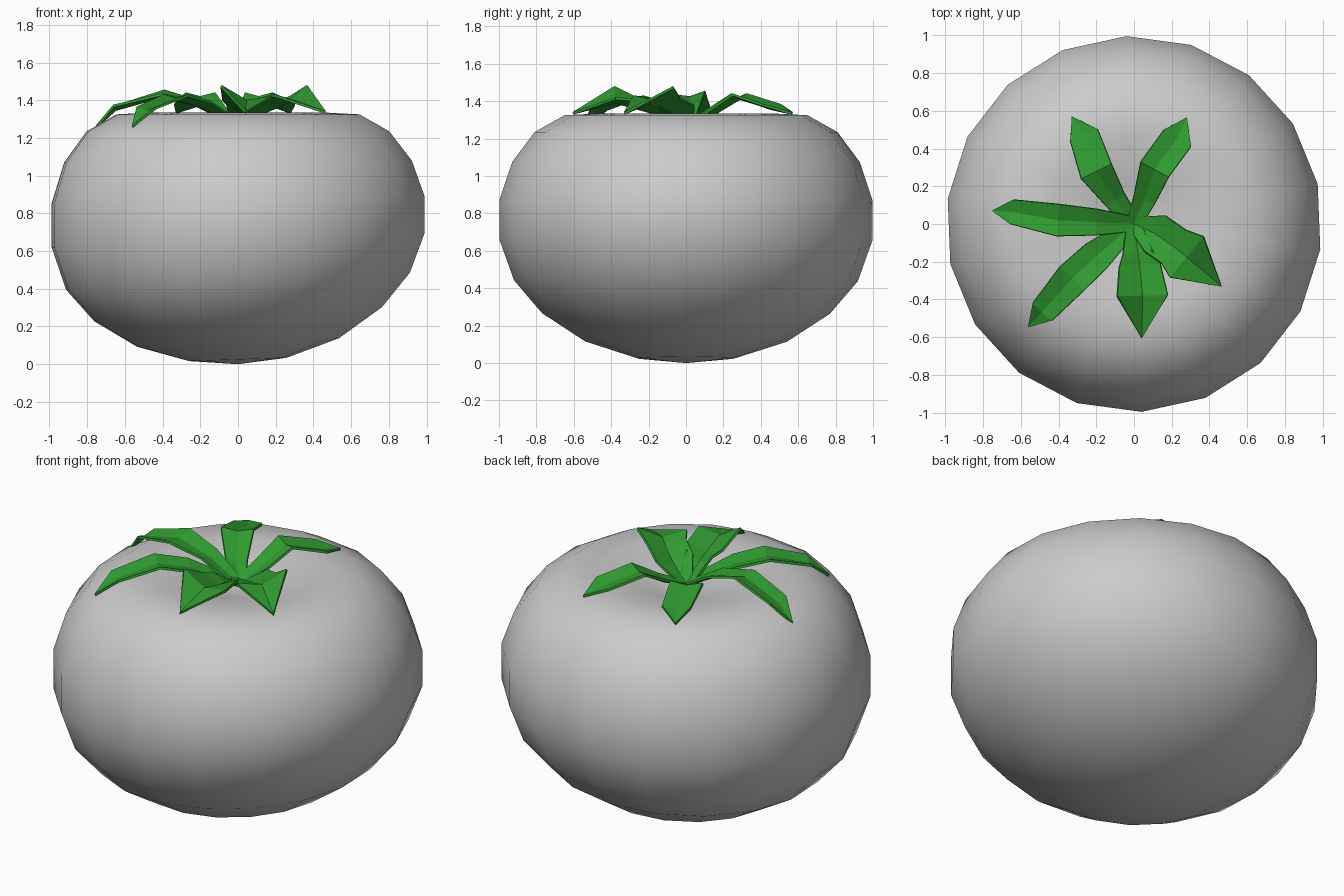
import bpy, math
from mathutils import Vector

if "Cube" in bpy.data.objects:
    bpy.data.objects.remove(bpy.data.objects["Cube"])


def make_object(name, verts, faces, smooth):
    mesh = bpy.data.meshes.new(name)
    mesh.from_pydata(verts, [], faces)
    mesh.polygons.foreach_set("use_smooth", [smooth] * len(faces))
    obj = bpy.data.objects.new(name, mesh)
    bpy.context.collection.objects.link(obj)
    return obj


# Fruit body: lathed profile with 18 sides, dimpled top, underside slightly tilted
SIDES = 18
profile = [(.26, .025), (.54, .115), (.77, .265), (.92, .44), (.997, .655), (.997, .875),
           (.93, 1.075), (.81, 1.235), (.65, 1.325), (.46, 1.335), (.22, 1.285)]
verts, faces = [], []
for r, z in profile:
    tilt = 0.055 * min(1, max(0, (1.15 - z) / 0.75))
    for i in range(SIDES):
        a = math.radians(92.3) + math.tau * i / SIDES
        x = r * math.cos(a)
        verts.append((x, r * math.sin(a), max(0, z + tilt * x * (.5 + .5 * min(1, r)))))
bottom, top = len(verts), len(verts) + 1
verts += [(0, 0, 0), (0, 0, 1.23)]
last = (len(profile) - 1) * SIDES
for i in range(SIDES):
    j = (i + 1) % SIDES
    for k in range(0, last, SIDES):
        faces.append((k + i, k + j, k + SIDES + j, k + SIDES + i))
    faces.append((bottom, j, i))
    faces.append((last + i, last + j, top))
make_object("fruit_body", verts, faces, True)

green = bpy.data.materials.new("leaf_green")
green.diffuse_color = (0.03, 0.33, 0.03, 1)
green.use_nodes = True
green.node_tree.nodes["Principled BSDF"].inputs["Base Color"].default_value = green.diffuse_color


# Leaf: gutter-folded strip through stations (x, y, z, half width, roll), ending in a tip
def leaf(name, stations, tip, fold=0.03):
    stations = [(0, 0, 1.265, .04, 0)] + stations
    mids = [Vector(s[:3]) for s in stations] + [Vector(tip)]
    verts, faces = [], []
    for i, (x, y, z, w, roll) in enumerate(stations):
        d = mids[i + 1] - mids[max(i - 1, 0)]
        side = Vector((-d.y, d.x, 0)).normalized() * w
        up = Vector((0, 0, fold if i else .01))
        tilt = Vector((0, 0, roll))
        verts += [mids[i] + side + up + tilt, mids[i], mids[i] - side + up - tilt]
    for k in range(0, 3 * (len(stations) - 1), 3):
        faces += [(k, k + 1, k + 4, k + 3), (k + 1, k + 2, k + 5, k + 4)]
    k = len(verts) - 3
    verts.append(mids[-1])
    faces += [(k, k + 1, k + 3), (k + 1, k + 2, k + 3)]
    obj = make_object(name, verts, faces, False)
    obj.data.materials.append(green)
    solid = obj.modifiers.new("thickness", "SOLIDIFY")
    solid.thickness = 0.014
    solid.offset = 0


leaf("leaf_back_left", [(-.10, .13, 1.32, .06, 0), (-.20, .28, 1.415, .09, 0),
                        (-.265, .47, 1.36, .08, 0)], (-.33, .57, 1.335), .02)
leaf("leaf_back_right", [(.055, .13, 1.32, .06, 0), (.11, .29, 1.415, .085, 0),
                         (.23, .455, 1.36, .085, 0)], (.28, .565, 1.335), .02)
leaf("leaf_left", [(-.2, .01, 1.37, .07, 0), (-.4, .02, 1.42, .085, -.01),
                   (-.65, .065, 1.35, .065, 0)], (-.75, .07, 1.26), .02)
leaf("leaf_front_left", [(-.2, -.17, 1.37, .085, 0), (-.33, -.29, 1.405, .09, 0),
                         (-.485, -.465, 1.34, .07, 0)], (-.56, -.545, 1.26), .02)
leaf("leaf_front", [(.02, -.15, 1.33, .08, 0), (.03, -.22, 1.35, .11, 0),
                    (.045, -.38, 1.395, .135, -.03)], (.04, -.605, 1.335), .05)
leaf("leaf_front_right", [(.11, -.05, 1.325, .11, 0), (.21, -.12, 1.365, .11, 0),
                          (.28, -.175, 1.40, .14, .025)], (.465, -.33, 1.335), .05)
